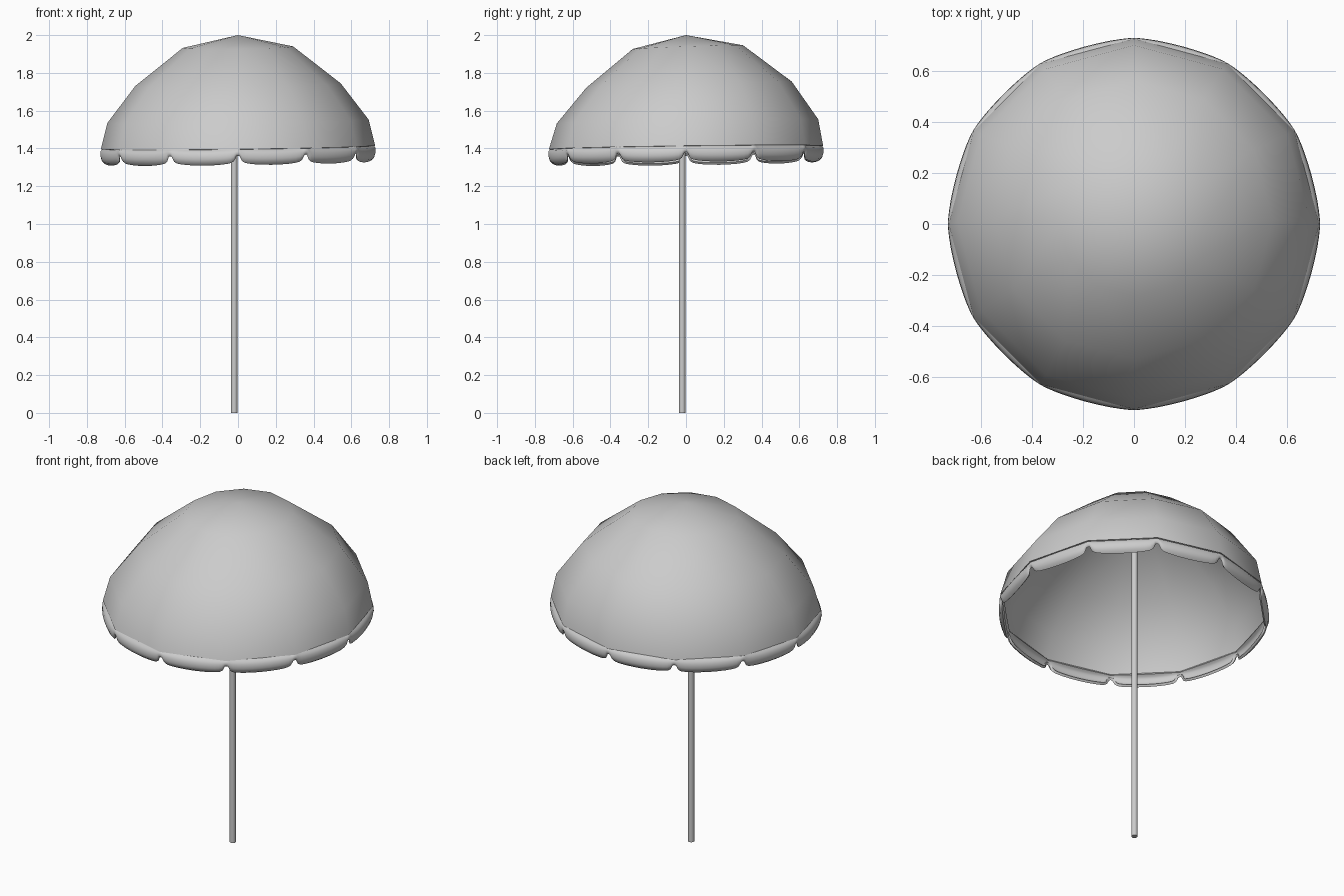
import bpy, bmesh, math

if "Cube" in bpy.data.objects:
    bpy.data.objects.remove(bpy.data.objects["Cube"])

SIDES = 12
RIM_R, RIM_Z = 0.726, 1.405


def lean(x, y, z, kx=0.013, ky=0.013):
    # the canopy leans slightly towards the front left
    return (x, y, z + kx * x + ky * y)


def make_object(name, bm, thickness):
    bmesh.ops.recalc_face_normals(bm, faces=bm.faces)
    mesh = bpy.data.meshes.new(name)
    bm.to_mesh(mesh)
    bm.free()
    ob = bpy.data.objects.new(name, mesh)
    bpy.context.collection.objects.link(ob)
    bpy.ops.object.select_all(action='DESELECT')
    ob.select_set(True)
    bpy.context.view_layer.objects.active = ob
    if thickness:
        mod = ob.modifiers.new("Thickness", 'SOLIDIFY')
        mod.thickness = thickness
        mod.offset = -1
        bpy.ops.object.modifier_apply(modifier=mod.name)
    bpy.ops.object.shade_smooth_by_angle(angle=math.radians(50))
    return ob


def corner(i):
    a = 2 * math.pi * i / SIDES
    return math.cos(a), math.sin(a)


# Canopy: twelve-sided dome; each ring has radius, height, y shift and y slope
bm = bmesh.new()
apex = bm.verts.new((0, 0, 2.0))
profile = [(0.292, 1.936, 0.01, 0.034), (0.544, 1.737, 0.016, 0.03),
           (0.692, 1.543, 0.008, 0.016), (RIM_R, RIM_Z, 0.0, 0.013)]
rings = []
for r, z, dy, ky in profile:
    rings.append([bm.verts.new(lean(r * corner(i)[0], r * corner(i)[1] + dy, z, 0.013, ky))
                  for i in range(SIDES)])
for i in range(SIDES):
    j = (i + 1) % SIDES
    bm.faces.new((apex, rings[0][i], rings[0][j]))
    for a, b in zip(rings, rings[1:]):
        bm.faces.new((a[i], b[i], b[j], a[j]))
make_object("canopy", bm, 0.004)

# Valance: one padded flap per side, tucked under the rim, rounded notches between
bm = bmesh.new()
cols = [(0.0, 0.034), (0.025, 0.037), (0.04, 0.05), (0.06, 0.063), (0.1, 0.072),
        (0.16, 0.077), (0.25, 0.081), (0.37, 0.084), (0.5, 0.085)]
cols += [(1 - u, d) for u, d in reversed(cols[:-1])]
rows = [0.0, 0.12, 0.3, 0.6, 0.85, 1.0]
bulge = [0.0, 0.6, 0.9, 1.0, 0.7, 0.1]
inset = [-0.008, -0.003, 0.001, 0.002, -0.001, -0.007]
for i in range(SIDES):
    (x0, y0), (x1, y1) = corner(i), corner(i + 1)
    nx, ny = corner(i + 0.5)
    grid = []
    for u, drop in cols:
        line = []
        for t, b, s in zip(rows, bulge, inset):
            out = b * 0.018 * (1 - (2 * u - 1) ** 2) ** 0.8
            r = RIM_R + s
            x = r * (x0 + (x1 - x0) * u) + nx * out
            y = r * (y0 + (y1 - y0) * u) + ny * out
            line.append(bm.verts.new(lean(x, y, RIM_Z - drop * t)))
        grid.append(line)
    for a, b in zip(grid, grid[1:]):
        for k in range(len(rows) - 1):
            bm.faces.new((a[k], a[k + 1], b[k + 1], b[k]))
bmesh.ops.remove_doubles(bm, verts=bm.verts, dist=0.0005)
make_object("valance", bm, 0.014)

# Pole
bpy.ops.mesh.primitive_cylinder_add(vertices=16, radius=0.017, depth=1.97,
                                    location=(-0.02, -0.02, 0.985))
pole = bpy.context.object
pole.name = "pole"
bpy.ops.object.shade_smooth_by_angle(angle=math.radians(40))
